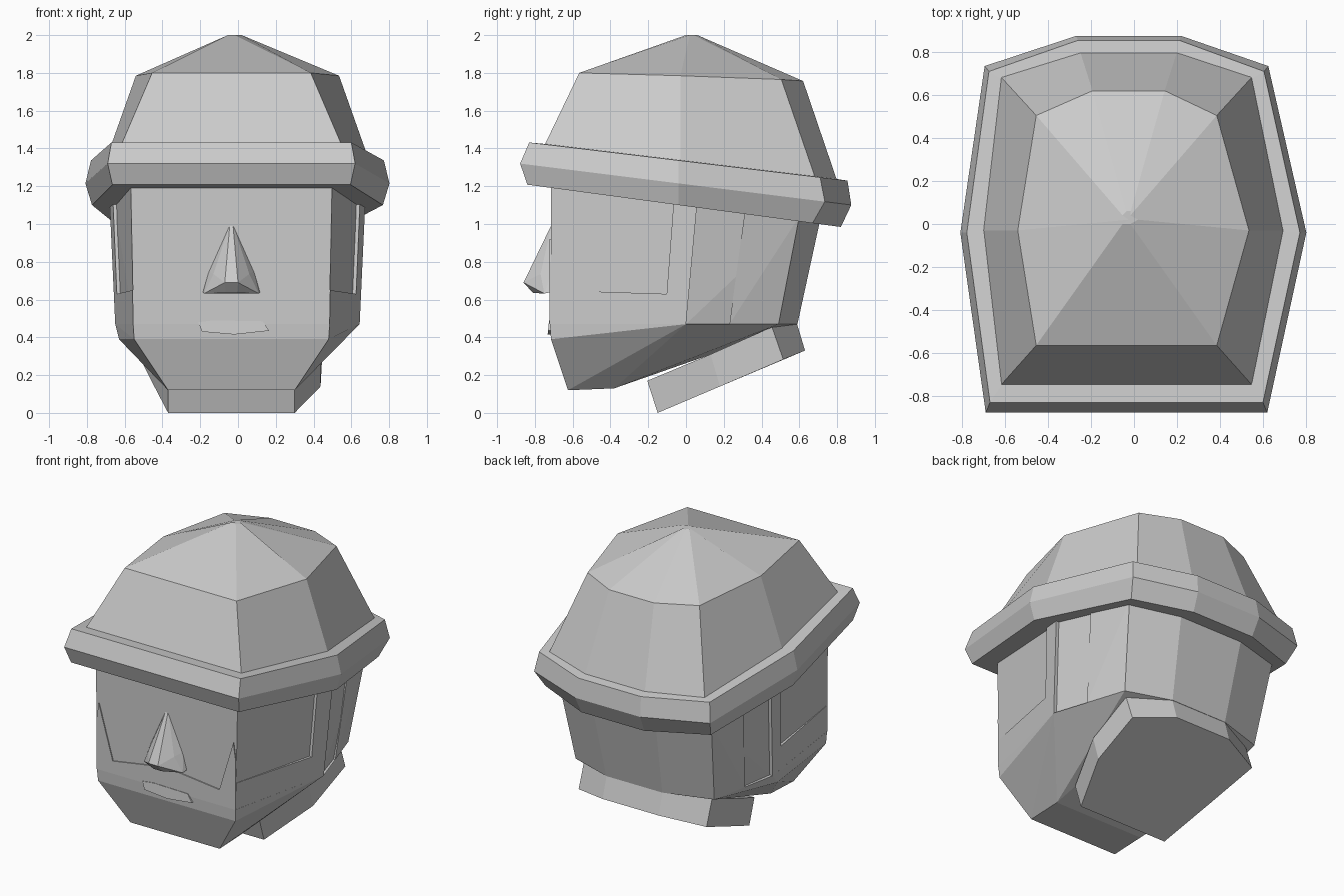
import bpy
import bmesh
from mathutils import Vector

cube = bpy.data.objects.get("Cube")
if cube:
    bpy.data.objects.remove(cube, do_unlink=True)

grey = bpy.data.materials.new("plain grey")
grey.use_nodes = True
GREY = (0.6, 0.6, 0.6, 1)
grey.diffuse_color = GREY
grey.node_tree.nodes["Principled BSDF"].inputs["Base Color"].default_value = GREY


def finish(name, bm):
    bmesh.ops.recalc_face_normals(bm, faces=bm.faces)
    mesh = bpy.data.meshes.new(name)
    bm.to_mesh(mesh)
    bm.free()
    mesh.materials.append(grey)
    obj = bpy.data.objects.new(name, mesh)
    bpy.context.scene.collection.objects.link(obj)


def hull(name, points):
    bm = bmesh.new()
    verts = [bm.verts.new(p) for p in points]
    out = bmesh.ops.convex_hull(bm, input=verts)
    junk = {v for v in out["geom_interior"] + out["geom_unused"]
            if isinstance(v, bmesh.types.BMVert)}
    bmesh.ops.delete(bm, geom=list(junk), context="VERTS")
    bmesh.ops.dissolve_limit(bm, angle_limit=0.02, verts=bm.verts, edges=bm.edges)
    finish(name, bm)


def loft(name, rings, closed=False):
    bm = bmesh.new()
    rows = [[bm.verts.new(p) for p in ring] for ring in rings]
    n = len(rows[0])
    pairs = list(zip(rows, rows[1:]))
    if closed:
        pairs.append((rows[-1], rows[0]))
    else:
        bm.faces.new(rows[0])
        bm.faces.new(rows[-1])
    for a, b in pairs:
        for i in range(n):
            j = (i + 1) % n
            bm.faces.new((a[i], a[j], b[j], b[i]))
    finish(name, bm)


# Shared plan outline: front corner, side, back corner, inner back
CENTRES = (-0.035, -0.003, -0.035, -0.025)


def half(side, halves, ys, zs):
    return [Vector((c + side * h, y, z)) for c, h, y, z in zip(CENTRES, halves, ys, zs)]


def outline(halves, ys, zs):
    return half(1, halves, ys, zs) + half(-1, halves, ys, zs)[::-1]


def tilted(halves, ys, z, slope):
    return outline(halves, ys, [z - slope * y for y in ys])


# Hat crown
loft("hat_crown", [
    tilted((0.585, 0.70, 0.585, 0.225), (-0.75, -0.03, 0.685, 0.80), 1.325, 0.12),
    outline((0.42, 0.538, 0.42, 0.168), (-0.565, -0.03, 0.505, 0.62), (1.80, 1.785, 1.765, 1.757)),
    outline((0.018, 0.022, 0.018, 0.01), (0.0, 0.02, 0.04, 0.06), (2, 2, 2, 2)),
])

# Hat brim, a closed tilted band
loft("hat_brim", [
    tilted((0.56, 0.67, 0.56, 0.21), (-0.72, -0.03, 0.66, 0.77), 1.335, 0.12),
    tilted((0.635, 0.775, 0.64, 0.235), (-0.83, -0.04, 0.71, 0.855), 1.332, 0.12),
    tilted((0.655, 0.805, 0.66, 0.245), (-0.878, -0.04, 0.735, 0.875), 1.21, 0.125),
    tilted((0.63, 0.77, 0.62, 0.235), (-0.84, -0.04, 0.67, 0.82), 1.095, 0.135),
    tilted((0.50, 0.63, 0.50, 0.20), (-0.66, -0.03, 0.55, 0.66), 1.095, 0.135),
], closed=True)

# Skull, with slightly sunken sides
LOW = ((0.52, 0.647, 0.52, 0.21), (-0.715, 0.0, 0.49, 0.59), (0.47,) * 4)
HIGH = ((0.535, 0.677, 0.575, 0.24), (-0.715, 0.06, 0.60, 0.71), (1.22, 1.12, 1.04, 1.02))


def sunk(halves):
    return (halves[0] - 0.002, halves[1] - 0.022, halves[2] - 0.004, halves[3])


hull("skull", outline(sunk(LOW[0]), *LOW[1:]) + outline(sunk(HIGH[0]), *HIGH[1:]))


# Raised side hair: t runs front (-1), side (0), back (1); u runs up
def wall(side, t, u):
    low, high = half(side, *LOW), half(side, *HIGH)
    i, f = (0, t + 1) if t < 0 else (1, t)
    a, b = low[i].lerp(low[i + 1], f), high[i].lerp(high[i + 1], f)
    return a.lerp(b, u)


def hair_panel(name, side, t0, t1, u0, u1):
    outer = [wall(side, t, u) for t in (t0, t1) for u in (u0, u1)]
    inner = [p - Vector((side * 0.04, 0, 0)) for p in outer]
    hull(name, outer + inner)


for label, side in (("left", 1), ("right", -1)):
    hair_panel(label + "_cheek_beard", side, -1, -0.16, 0, 0.24)
    hair_panel(label + "_sideburn", side, -0.16, 0, 0, 1)
    hair_panel(label + "_back_hair", side, 0.47, 1, 0, 1)

# Jaw
jaw = []
for s in (-1, 1):
    jaw += half(s, LOW[0], (-0.72,) + LOW[1][1:], LOW[2])
    jaw += [(-0.035 + s * x, y, z) for x, y, z in (
        (0.515, -0.715, 0.39), (0.595, -0.08, 0.39),
        (0.335, -0.625, 0.12), (0.335, -0.38, 0.13))]
hull("jaw", jaw)

# Neck, a slanted slab
loft("neck", [
    outline((0.335, 0.44, 0.48, 0.21), (-0.15, 0.18, 0.515, 0.63), (0.0, 0.14, 0.283, 0.33)),
    outline((0.335, 0.44, 0.48, 0.21), (-0.205, 0.13, 0.455, 0.585), (0.17, 0.31, 0.455, 0.48)),
])

# Beard front plate with pointed cheek tips
bm = bmesh.new()
edge = ((-0.555, 0.47), (-0.558, 0.80), (-0.54, 0.92), (-0.435, 0.555), (-0.035, 0.62),
        (0.365, 0.575), (0.47, 0.92), (0.488, 0.80), (0.485, 0.47))
face = bm.faces.new([bm.verts.new((x, -0.722, z)) for x, z in edge])
out = bmesh.ops.extrude_face_region(bm, geom=[face])
for v in out["geom"]:
    if isinstance(v, bmesh.types.BMVert):
        v.co.y = -0.70
finish("beard_front", bm)

# Lower lip, tilted to face up
lip = ((-0.21, 0.48), (-0.13, 0.49), (0.13, 0.485), (0.165, 0.435), (-0.02, 0.415), (-0.19, 0.43))
hull("mouth", [(x, y, z) for x, z in lip
               for y in (-0.70, -0.725 - (0.49 - z) * 0.1)])

# Nose
nose = []
for s in (-1, 1):
    nose += [(-0.035 + s * x, y, z) for x, y, z in (
        (0.008, -0.71, 1.0), (0.033, -0.76, 0.86), (0.06, -0.71, 0.86),
        (0.035, -0.86, 0.69), (0.03, -0.81, 0.635), (0.095, -0.77, 0.735),
        (0.152, -0.71, 0.64), (0.145, -0.75, 0.632), (0.12, -0.71, 0.75))]
hull("nose", nose)
